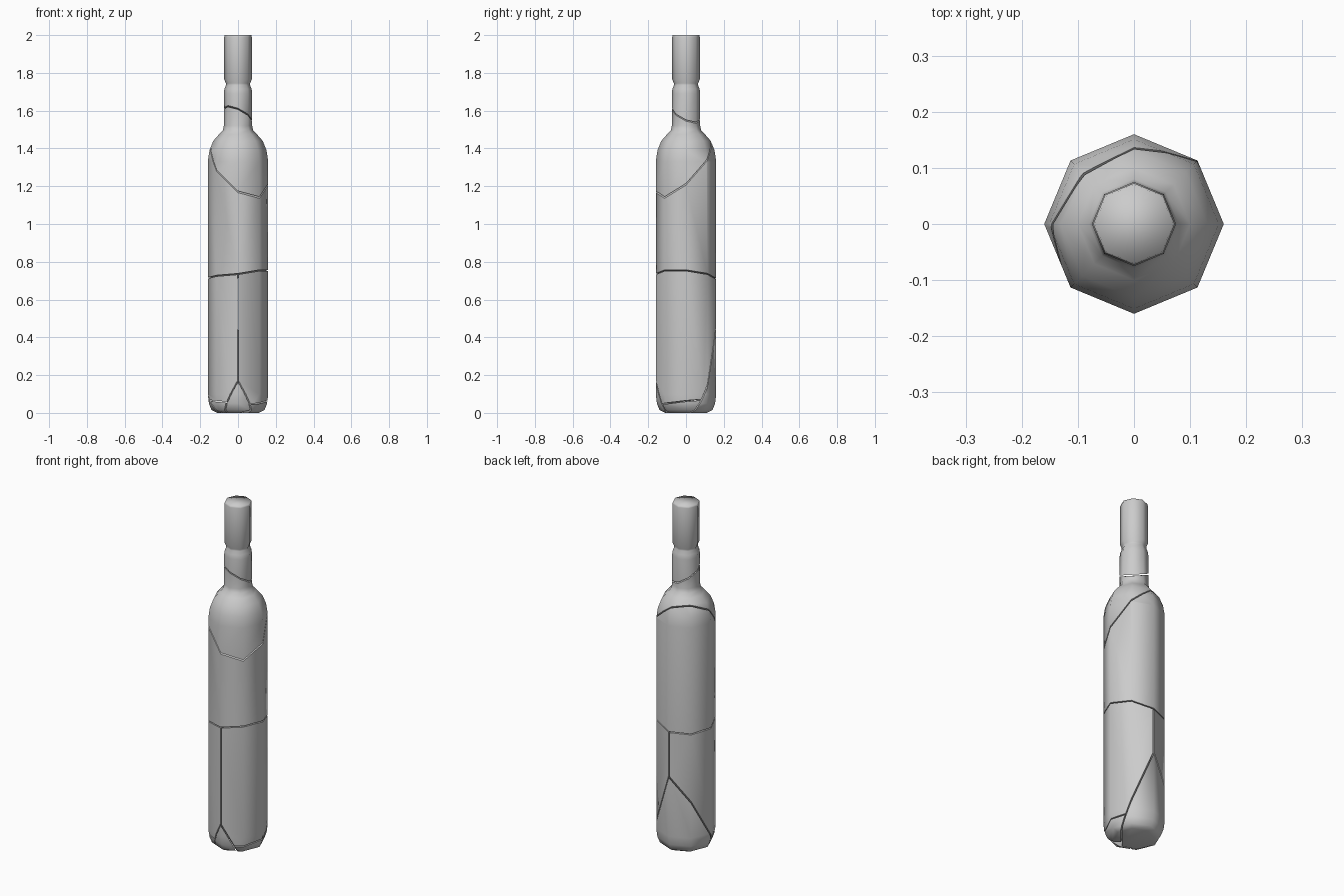
import bpy, bmesh, math
from mathutils import Vector

if "Cube" in bpy.data.objects:
    bpy.data.objects.remove(bpy.data.objects["Cube"])

SIDES = 8
GAP = 0.003  # half width of each crack

# Bottle outline: (radius, height)
PROFILE = [(.11, 0), (.14, .015), (.154, .05), (.16, .10), (.16, 1.33),
           (.151, 1.39), (.131, 1.44), (.1, 1.475), (.08, 1.497), (.075, 1.52),
           (.075, 1.69), (.072, 1.715), (.064, 1.735), (.064, 1.745),
           (.073, 1.765), (.073, 1.99), (.070, 2.0)]


def bottle():
    bm = bmesh.new()
    rings = [[bm.verts.new((r * math.cos(math.tau * i / SIDES),
                            r * math.sin(math.tau * i / SIDES), z))
              for i in range(SIDES)] for r, z in PROFILE]
    for lo, hi in zip(rings, rings[1:]):
        for i in range(SIDES):
            j = (i + 1) % SIDES
            bm.faces.new((lo[i], lo[j], hi[j], hi[i]))
    bm.faces.new(rings[0][::-1])
    bm.faces.new(rings[-1])
    for f in bm.faces:
        f.smooth = True
    return bm


def sloped(a, b, c):
    """Plane z = a + b*x + c*y, normal pointing up."""
    return Vector((0, 0, a)), Vector((-b, -c, 1)).normalized()


def shard(name, above=(), below=()):
    """Keep the part of the bottle above / below the given crack planes."""
    bm = bottle()
    for planes, sign in ((above, 1), (below, -1)):
        for co, no in planes:
            n = no * sign
            cut = bmesh.ops.bisect_plane(
                bm, geom=bm.verts[:] + bm.edges[:] + bm.faces[:], dist=1e-5,
                plane_co=co + n * GAP, plane_no=n, clear_inner=True)
            rim = [e for e in cut["geom_cut"]
                   if isinstance(e, bmesh.types.BMEdge) and e.is_boundary]
            if rim:
                for f in bmesh.ops.edgeloop_fill(bm, edges=rim)["faces"]:
                    f.smooth = False
    bmesh.ops.recalc_face_normals(bm, faces=bm.faces[:])
    me = bpy.data.meshes.new(name)
    bm.to_mesh(me)
    bm.free()
    bpy.context.collection.objects.link(bpy.data.objects.new(name, me))


# Crack planes
neck = sloped(1.58, -.43, -.40)
shoulder = sloped(1.311, -.63, .88)
mid_l, mid_r = sloped(.7225, .05, -.08), sloped(.7225, .20, -.08)
side = (Vector((0, 0, 0)), Vector((1, 0, 0)))
back_l, back_r = sloped(.173, .52, 1.73), sloped(.173, -2.0, 1.73)
front_l, front_r = sloped(-.07, 1.2, -1.5), sloped(-.07, -1.2, -1.5)
base_l, base_r = sloped(.05, -.1, 0), sloped(.055, .05, .1)

# Upper shards
shard("neck_top", above=[neck])
shard("neck_shoulder", above=[shoulder], below=[neck])
shard("body_upper", above=[mid_l, mid_r], below=[shoulder])

# Lower body halves
shard("body_lower_left", above=[back_l, front_l, base_l], below=[mid_l, side])
shard("body_lower_right", above=[back_r, front_r, base_r, side], below=[mid_r])

# Base shards
shard("base_back", below=[back_l, back_r])
shard("base_front", above=[back_l], below=[front_l, front_r])
shard("base_left", above=[back_l, front_l], below=[base_l, side])
shard("base_right", above=[back_r, front_r, side], below=[base_r])
